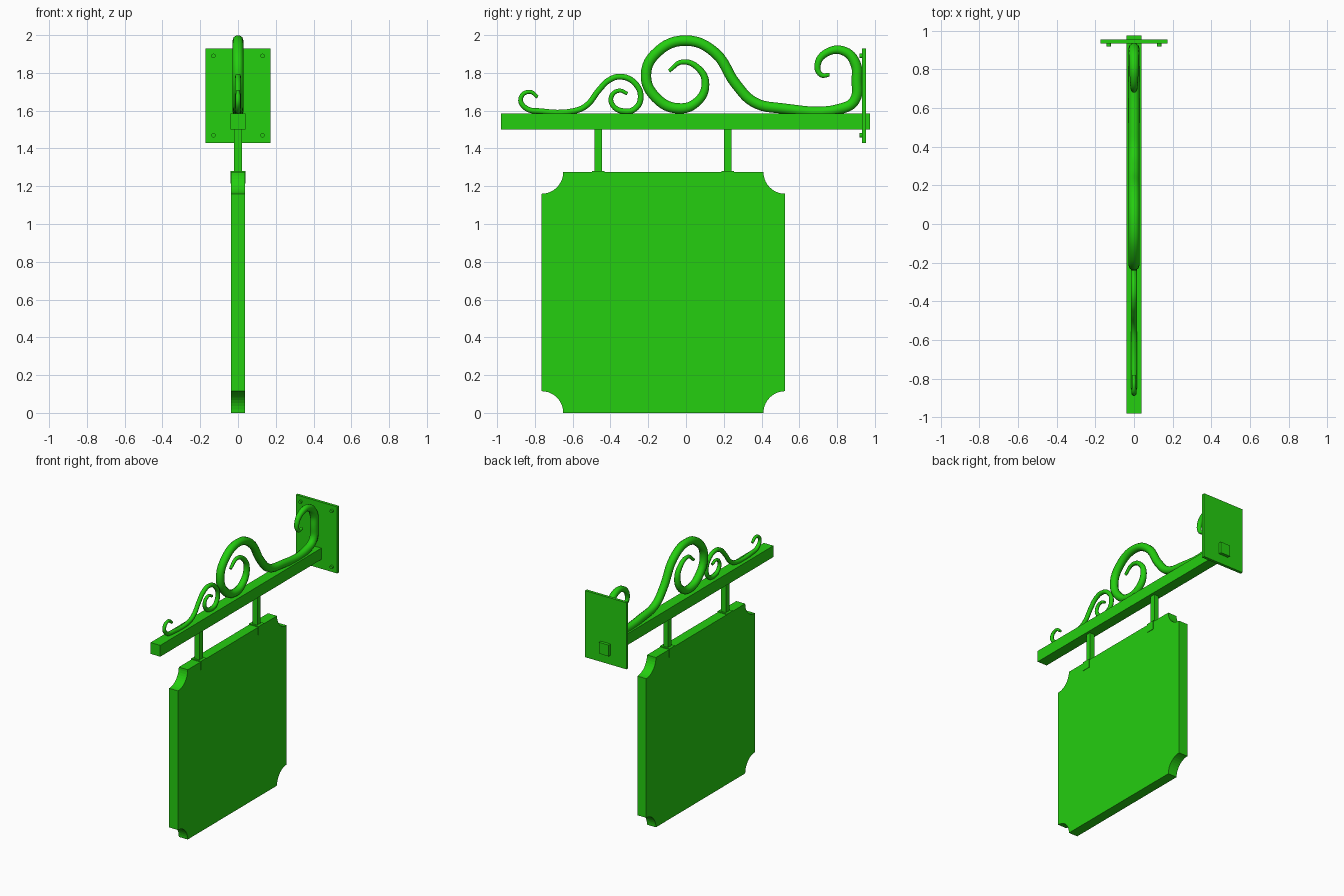
import bpy
import bmesh
import math

default = bpy.data.objects.get("Cube")
if default:
    bpy.data.objects.remove(default, do_unlink=True)

green = bpy.data.materials.new("bright_green")
GREEN_COLOUR = (0.018, 0.62, 0.005, 1)
green.use_nodes = True
green.diffuse_color = GREEN_COLOUR
green.node_tree.nodes["Principled BSDF"].inputs["Base Color"].default_value = GREEN_COLOUR


def add_object(name, mesh):
    mesh.materials.clear()
    mesh.materials.append(green)
    obj = bpy.data.objects.new(name, mesh)
    bpy.context.scene.collection.objects.link(obj)
    return obj


def finish(name, bm):
    bmesh.ops.recalc_face_normals(bm, faces=bm.faces)
    mesh = bpy.data.meshes.new(name)
    bm.to_mesh(mesh)
    bm.free()
    return add_object(name, mesh)


def box(name, low, high):
    """Axis-aligned box between two opposite corners."""
    bm = bmesh.new()
    bmesh.ops.create_cube(bm, size=1)
    for vert in bm.verts:
        for axis in range(3):
            vert.co[axis] = high[axis] if vert.co[axis] > 0 else low[axis]
    return finish(name, bm)


def scroll(name, points, thickness, tip, taper):
    """Round bar along (y, z) points, thinning over a few points at each end."""
    curve = bpy.data.curves.new(name, "CURVE")
    curve.dimensions = "3D"
    curve.bevel_depth = thickness
    curve.bevel_resolution = 3
    curve.resolution_u = 6
    curve.use_fill_caps = True
    spline = curve.splines.new("BEZIER")
    spline.bezier_points.add(len(points) - 1)
    for i, (knot, (y, z)) in enumerate(zip(spline.bezier_points, points)):
        knot.co = (0, y, z)
        knot.handle_left_type = knot.handle_right_type = "AUTO"
        from_end = min(i, len(points) - 1 - i)
        knot.radius = tip + (1 - tip) * min(1, from_end / taper)
    helper = bpy.data.objects.new(name + "_path", curve)
    bpy.context.scene.collection.objects.link(helper)
    bpy.context.view_layer.update()
    graph = bpy.context.evaluated_depsgraph_get()
    mesh = bpy.data.meshes.new_from_object(helper.evaluated_get(graph))
    bpy.data.objects.remove(helper, do_unlink=True)
    obj = add_object(name, mesh)
    bpy.ops.object.select_all(action="DESELECT")
    obj.select_set(True)
    bpy.context.view_layer.objects.active = obj
    bpy.ops.object.shade_smooth_by_angle(angle=math.radians(40))
    return obj


# Sign board: rectangle with a concave quarter circle at each corner
def sign_board(left, right, bottom, top, notch, half_depth, steps=10):
    corners = [(left, bottom, 90), (right, bottom, 180),
               (right, top, 270), (left, top, 360)]
    bm = bmesh.new()
    outline = []
    for y, z, start in corners:
        for i in range(steps + 1):
            angle = math.radians(start - 90 * i / steps)
            outline.append(bm.verts.new((-half_depth, y + notch * math.cos(angle),
                                         z + notch * math.sin(angle))))
    face = bm.faces.new(outline)
    solid = bmesh.ops.extrude_face_region(bm, geom=[face])
    moved = [v for v in solid["geom"] if isinstance(v, bmesh.types.BMVert)]
    bmesh.ops.translate(bm, verts=moved, vec=(2 * half_depth, 0, 0))
    return finish("sign_board", bm)


sign_board(-0.765, 0.525, 0, 1.275, 0.115, 0.037)

# Support bar and wall plate
box("support_bar", (-0.04, -0.98, 1.5), (0.04, 0.975, 1.585))
box("wall_plate", (-0.172, 0.932, 1.43), (0.172, 0.953, 1.93))

# Hangers with clamps over the top edge of the board
for side, y in (("front", -0.465), ("rear", 0.22)):
    box(side + "_hanger", (-0.02, y - 0.02, 1.27), (0.02, y + 0.02, 1.51))
    box(side + "_clamp", (-0.04, y - 0.033, 1.215), (0.04, y + 0.033, 1.281))

# Bolts on the wall plate
for side, x in (("right", -0.13), ("left", 0.13)):
    for level, z in (("lower", 1.47), ("upper", 1.89)):
        bm = bmesh.new()
        bmesh.ops.create_cone(bm, cap_ends=True, segments=12,
                              radius1=0.012, radius2=0.012, depth=0.025)
        for vert in bm.verts:
            vert.co = (vert.co.x + x, vert.co.z + 0.93, vert.co.y + z)
        finish(f"{side}_{level}_bolt", bm)

# Large scroll, from the inner spiral to the hook beside the wall plate
scroll("large_scroll", [
    (-0.09, 1.81), (-0.02, 1.858), (0.07, 1.82), (0.103, 1.74), (0.06, 1.648),
    (-0.04, 1.612), (-0.16, 1.67), (-0.212, 1.79), (-0.15, 1.912), (0, 1.971),
    (0.15, 1.91), (0.265, 1.74), (0.36, 1.645), (0.5, 1.613), (0.83, 1.613),
    (0.893, 1.655), (0.904, 1.76), (0.897, 1.85), (0.84, 1.914), (0.75, 1.91),
    (0.697, 1.845), (0.715, 1.79), (0.76, 1.79)], 0.029, 0.35, 5)

# Small scroll, from the front hook to its inner spiral
scroll("small_scroll", [
    (-0.785, 1.672), (-0.83, 1.7), (-0.875, 1.665), (-0.85, 1.615), (-0.77, 1.597),
    (-0.6, 1.597), (-0.53, 1.625), (-0.46, 1.71), (-0.41, 1.76), (-0.345, 1.78),
    (-0.27, 1.745), (-0.24, 1.67), (-0.27, 1.61), (-0.33, 1.597), (-0.385, 1.625),
    (-0.395, 1.675), (-0.355, 1.706), (-0.31, 1.69)], 0.016, 0.6, 4)
